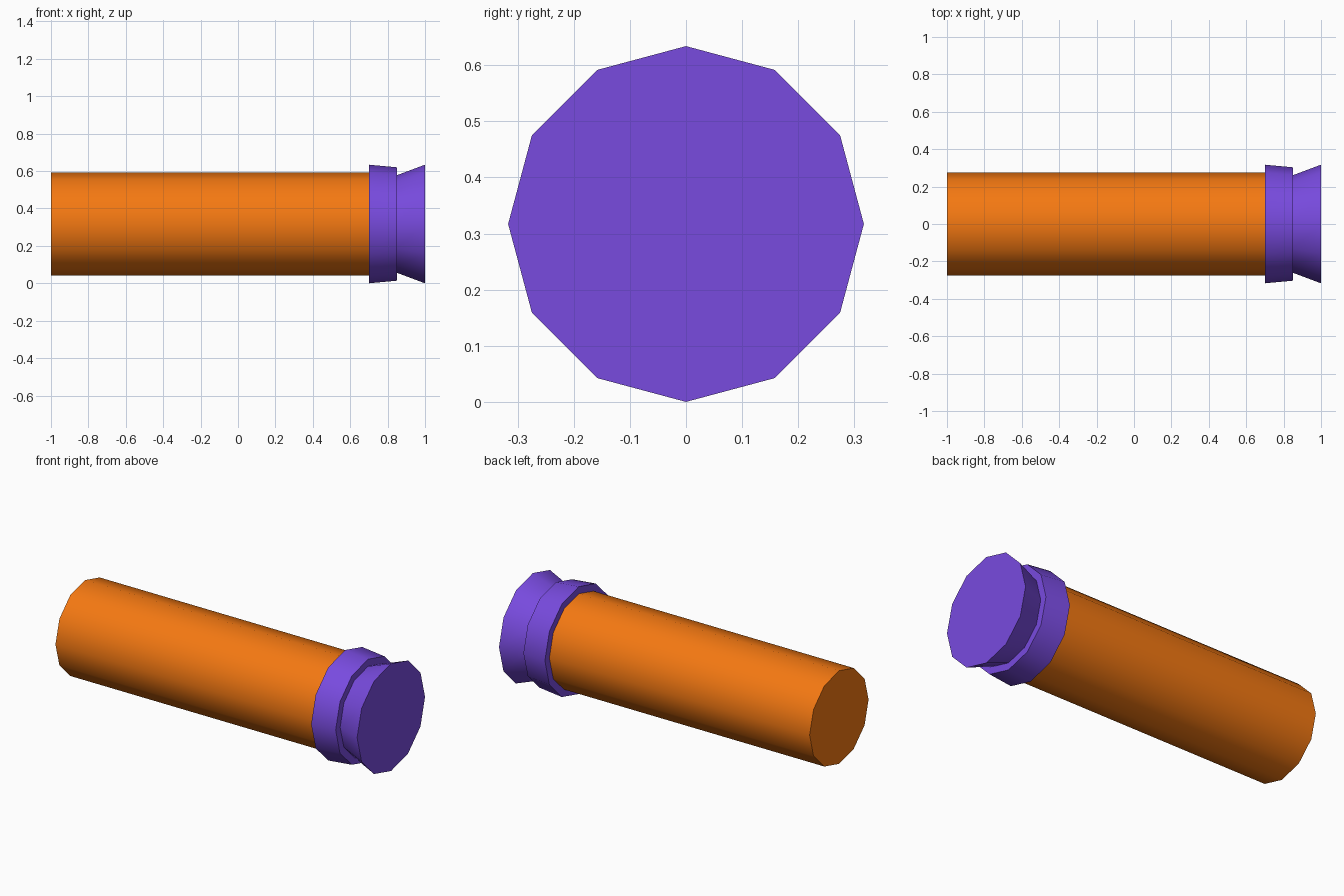
import bpy, math

if "Cube" in bpy.data.objects:
    bpy.data.objects.remove(bpy.data.objects["Cube"])

R = 0.317  # widest radius, also the axis height


def material(name, color):
    m = bpy.data.materials.new(name)
    m.diffuse_color = color
    m.use_nodes = True
    m.node_tree.nodes["Principled BSDF"].inputs["Base Color"].default_value = m.diffuse_color
    return m


orange = material("orange", (0.91, 0.19, 0.006, 1))
purple = material("purple", (0.19, 0.07, 0.74, 1))


def tapered_barrel(name, x0, x1, r0, r1, mat):
    """Twelve-sided closed cylinder or frustum lying along x."""
    bpy.ops.mesh.primitive_cone_add(
        vertices=12, radius1=r0, radius2=r1, depth=x1 - x0,
        location=((x0 + x1) / 2, 0, R), rotation=(0, math.pi / 2, 0))
    ob = bpy.context.object
    ob.name = name
    ob.data.materials.append(mat)
    bpy.ops.object.transform_apply(location=False, rotation=True, scale=True)
    bpy.ops.object.shade_smooth_by_angle(angle=math.radians(40))
    return ob


# Long body
tapered_barrel("body", -1.0, 0.70, 0.275, 0.275, orange)
# Collar, narrowing slightly towards the end
tapered_barrel("collar", 0.70, 0.85, R, 0.303, purple)
# Flared end cap
tapered_barrel("flared_cap", 0.85, 1.0, 0.261, R, purple)
